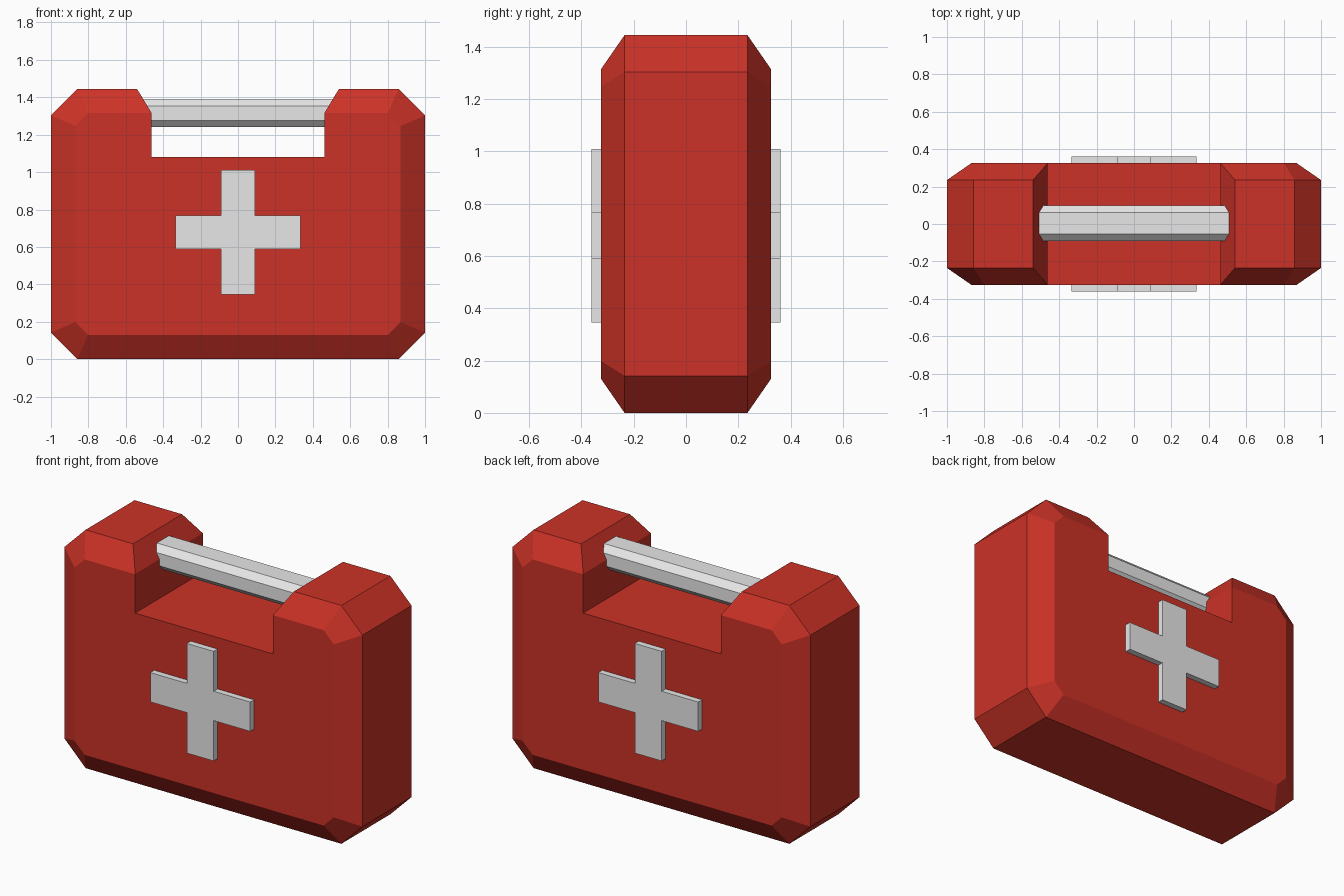
import bpy, bmesh

if "Cube" in bpy.data.objects:
    bpy.data.objects.remove(bpy.data.objects["Cube"])


def material(name, rgb):
    m = bpy.data.materials.new(name)
    m.diffuse_color = (*rgb, 1)
    m.use_nodes = True
    m.node_tree.nodes["Principled BSDF"].inputs["Base Color"].default_value = m.diffuse_color
    return m


red = material("red_case", (0.60, 0.032, 0.02))
grey = material("light_grey", (0.8, 0.8, 0.8))


def loft(name, loops, mat):
    """Flat-faced solid through a list of equal-length point loops."""
    bm = bmesh.new()
    rings = [[bm.verts.new(p) for p in loop] for loop in loops]
    n = len(rings[0])
    for a, b in zip(rings, rings[1:]):
        for i in range(n):
            j = (i + 1) % n
            bm.faces.new((a[i], a[j], b[j], b[i]))
    bm.faces.new(rings[0])
    bm.faces.new(rings[-1])
    bmesh.ops.recalc_face_normals(bm, faces=bm.faces)
    me = bpy.data.meshes.new(name)
    bm.to_mesh(me)
    bm.free()
    me.materials.append(mat)
    ob = bpy.data.objects.new(name, me)
    bpy.context.collection.objects.link(ob)
    return ob


def octagon(w, lo, hi, c):
    """Rectangle of half width w from lo to hi with corners cut by c."""
    return [(-w + c, lo), (w - c, lo), (w, lo + c), (w, hi - c),
            (w - c, hi), (-w + c, hi), (-w, hi - c), (-w, lo + c)]


def at_y(profile, y):
    return [(x, y, z) for x, z in profile]


# Case: outer octagon with a smaller one on the front and back faces
outer = octagon(1.0, 0.0, 1.445, 0.142)
inner = octagon(0.87, 0.13, 1.315, 0.068)
case = loft("case", [at_y(inner, -0.325), at_y(outer, -0.235),
                     at_y(outer, 0.235), at_y(inner, 0.325)], red)

# Handle notch, flared at the top
right = [(0.463, 1.08), (0.463, 1.317), (0.60, 1.545)]
notch = right + [(-x, z) for x, z in reversed(right)]
cutter = loft("notch_cutter", [at_y(notch, -0.6), at_y(notch, 0.6)], red)
cutter.hide_render = True
mod = case.modifiers.new("notch", 'BOOLEAN')
mod.operation = 'DIFFERENCE'
mod.solver = 'EXACT'
mod.object = cutter
bpy.context.view_layer.objects.active = case
bpy.ops.object.modifier_apply(modifier=mod.name)
bpy.data.objects.remove(cutter)

# Handle: eight-sided bar running into both shoulders
bar = octagon(0.095, 1.24, 1.39, 0.037)
loft("handle", [[(x, y + 0.004, z) for y, z in bar] for x in (-0.53, 0.53)], grey)

# Raised crosses on front and back
a, L, z0, z1, z2, z3 = 0.09, 0.335, 0.345, 0.59, 0.768, 1.01
cross = [(-a, z0), (a, z0), (a, z1), (L, z1), (L, z2), (a, z2),
         (a, z3), (-a, z3), (-a, z2), (-L, z2), (-L, z1), (-a, z1)]
for name, s in (("front_cross", -1), ("back_cross", 1)):
    loft(name, [at_y(cross, s * 0.31), at_y(cross, s * 0.362)], grey)
